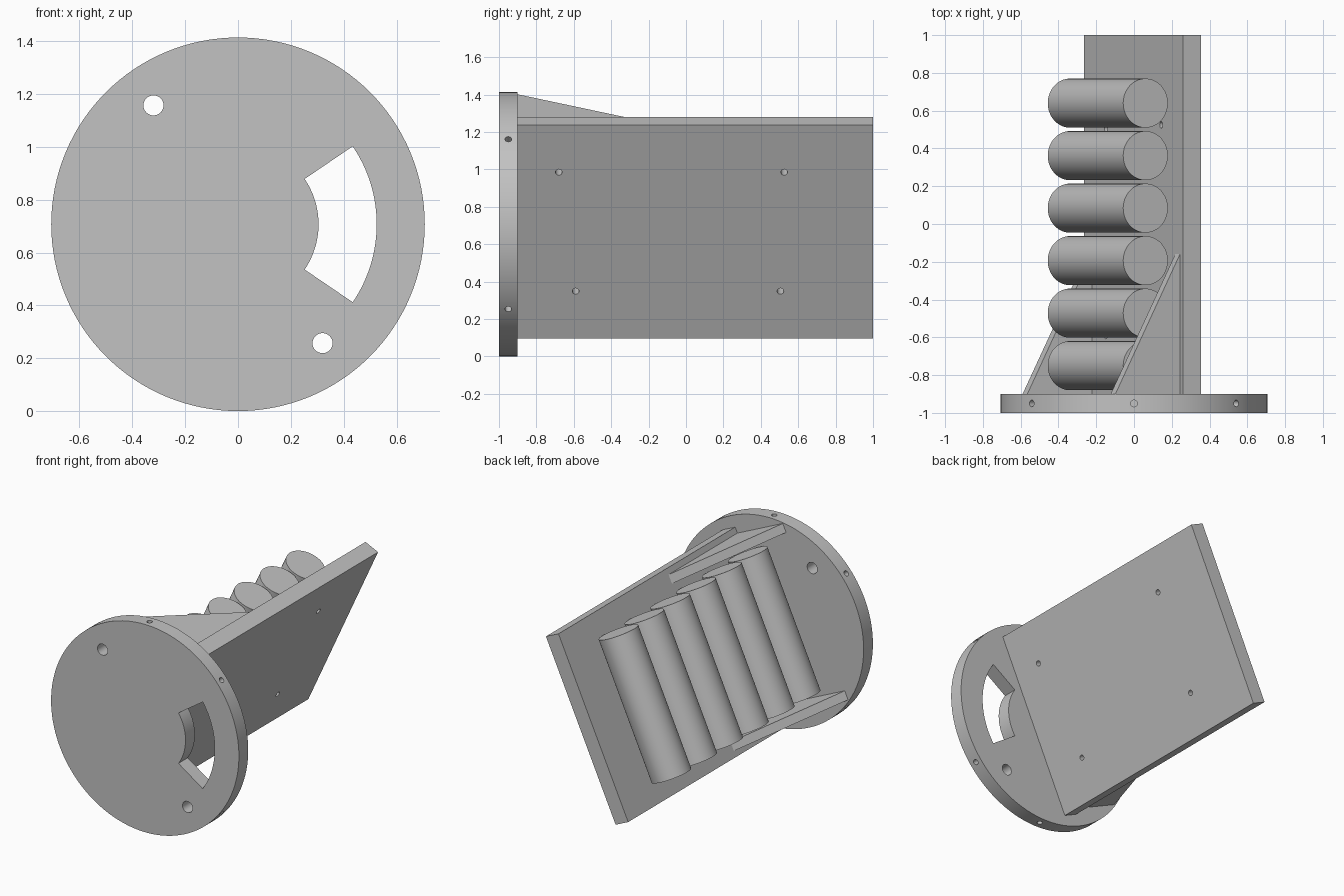
import bpy, bmesh
from math import radians, cos, sin, pi
from mathutils import Matrix, Vector

cube = bpy.data.objects.get("Cube")
if cube:
    bpy.data.objects.remove(cube, do_unlink=True)

grey = bpy.data.materials.new("plain grey")
grey.use_nodes = True
GREY = (0.54, 0.54, 0.54, 1)
grey.diffuse_color = GREY
grey.node_tree.nodes["Principled BSDF"].inputs["Base Color"].default_value = GREY

DISC_R, FRONT, BACK = 0.707, -1.0, -0.9
# Tilted frame of the plate: x = outward normal, y = length, z = up the plate
TILT = Matrix.Translation((-0.0025, 0, 0.71)) @ Matrix.Rotation(radians(24.7), 4, 'Y')
# Disc frame: origin on the disc axis
DISC = Matrix.Translation((0, (FRONT + BACK) / 2, DISC_R))


def rod(bm, start, end, radius, segments):
    """Closed cylinder between two points."""
    a, b = Vector(start), Vector(end)
    turn = (b - a).to_track_quat('Z', 'Y').to_matrix().to_4x4()
    bmesh.ops.create_cone(bm, cap_ends=True, segments=segments, radius1=radius,
                          radius2=radius, depth=(b - a).length,
                          matrix=Matrix.Translation((a + b) / 2) @ turn)


def prism(bm, points, along):
    """Polygon swept along a vector."""
    face = bm.faces.new([bm.verts.new(p) for p in points])
    swept = bmesh.ops.extrude_face_region(bm, geom=[face], use_keep_orig=True)
    moved = [v for v in swept["geom"] if isinstance(v, bmesh.types.BMVert)]
    bmesh.ops.translate(bm, verts=moved, vec=along)


def finish(bm, name, frame):
    bmesh.ops.recalc_face_normals(bm, faces=bm.faces)
    mesh = bpy.data.meshes.new(name)
    bm.to_mesh(mesh)
    bm.free()
    mesh.materials.append(grey)
    obj = bpy.data.objects.new(name, mesh)
    obj.matrix_world = frame
    bpy.context.collection.objects.link(obj)
    return obj


def smooth(obj):
    bpy.ops.object.select_all(action='DESELECT')
    obj.select_set(True)
    bpy.context.view_layer.objects.active = obj
    bpy.ops.object.shade_smooth_by_angle(angle=radians(30))


def cut(obj, cutter):
    mod = obj.modifiers.new("holes", 'BOOLEAN')
    mod.operation, mod.solver, mod.object = 'DIFFERENCE', 'EXACT', cutter
    cutter.hide_render = True
    bpy.context.view_layer.update()
    bpy.context.view_layer.objects.active = obj
    bpy.ops.object.modifier_apply(modifier=mod.name)
    bpy.data.objects.remove(cutter, do_unlink=True)


# Round end disc
bm = bmesh.new()
rod(bm, (0, -0.05, 0), (0, 0.05, 0), DISC_R, 128)
disc = finish(bm, "end_disc", DISC)

# Curved slot, two through holes and six rim holes in the disc
bm = bmesh.new()
angles = [radians(-34.2 + 68.4 * i / 24) for i in range(25)]
arc = [(0.525 * cos(a), -0.1, 0.525 * sin(a)) for a in angles]
arc += [(0.305 * cos(a), -0.1, 0.305 * sin(a)) for a in reversed(angles)]
prism(bm, arc, (0, 0.2, 0))
for side in (-1, 1):
    rod(bm, (0.32 * side, -0.1, -0.45 * side), (0.32 * side, 0.1, -0.45 * side), 0.038, 32)
for degrees in (40, 90, 140, 220, 270, 320):
    out = Vector((cos(radians(degrees)), 0, sin(radians(degrees))))
    rod(bm, out * 0.61, out * 0.75, 0.018, 16)
cut(disc, finish(bm, "disc_cutter", DISC))
smooth(disc)

# Tilted mounting plate
HALF, THICK = 0.628, 0.104
bm = bmesh.new()
prism(bm, [(0, BACK, -HALF), (0, 1, -HALF), (0, 1, HALF), (0, BACK, HALF)], (THICK, 0, 0))
plate = finish(bm, "mounting_plate", TILT)

# Screw holes through the plate
bm = bmesh.new()
for y, up in ((-0.68, 0.35), (0.525, 0.35), (-0.59, -0.35), (0.505, -0.35)):
    rod(bm, (-0.05, y, up), (THICK + 0.05, y, up), 0.018, 16)
cut(plate, finish(bm, "plate_cutter", TILT))
smooth(plate)

# Triangular braces between disc and plate
for side, name in ((1, "upper_brace"), (-1, "lower_brace")):
    bm = bmesh.new()
    edge = side * (HALF - 0.04)
    prism(bm, [(0, BACK, edge), (-0.376, BACK, edge), (0, -0.16, edge)], (0, 0, -0.06 * side))
    finish(bm, name, TILT)

# Row of six cylindrical cells
for i in range(6):
    bm = bmesh.new()
    y = -0.75 + 0.278 * i
    rod(bm, (-0.15, y, -0.478), (-0.15, y, 0.478), 0.13, 64)
    smooth(finish(bm, f"cell_{i + 1}", TILT))
